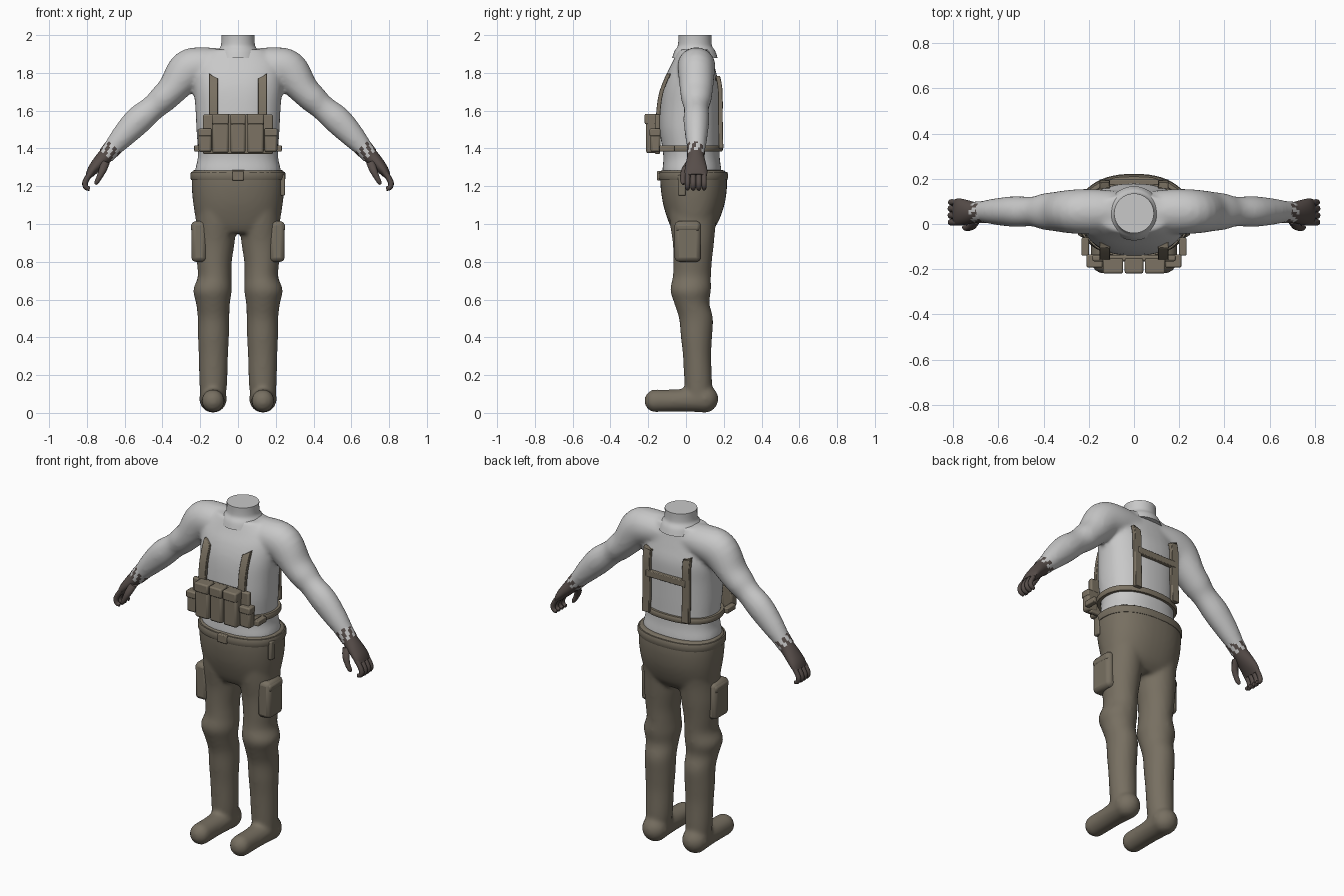
import bpy, bmesh, math
from mathutils import Vector

if "Cube" in bpy.data.objects:
    bpy.data.objects.remove(bpy.data.objects["Cube"])


def material(name, rgb):
    m = bpy.data.materials.new(name)
    m.diffuse_color = (*rgb, 1)
    m.use_nodes = True
    m.node_tree.nodes["Principled BSDF"].inputs["Base Color"].default_value = m.diffuse_color
    return m


SHIRT = material("light_grey_cloth", (0.58, 0.58, 0.58))
PANTS = material("olive_brown_cloth", (0.185, 0.16, 0.12))
GEAR = material("khaki_webbing", (0.20, 0.17, 0.125))
GLOVE = material("dark_brown_leather", (0.095, 0.075, 0.068))


def spow(v, p):
    return math.copysign(abs(v) ** p, v)


def spline(rows, steps):
    """Catmull-Rom interpolation through rows of numbers."""
    rows = [Vector(r) for r in rows]
    out = []
    for i in range(len(rows) - 1):
        a, b, c, d = rows[max(i - 1, 0)], rows[i], rows[i + 1], rows[min(i + 2, len(rows) - 1)]
        for k in range(steps):
            t = k / steps
            out.append(0.5 * (2 * b + (c - a) * t + (2 * a - 5 * b + 4 * c - d) * t * t
                              + (3 * b - a - 3 * c + d) * t ** 3))
    return out + [rows[-1]]


def skin(bm, loops, cap=True):
    rings = [[bm.verts.new(p) for p in loop] for loop in loops]
    n = len(rings[0])
    for a, b in zip(rings, rings[1:]):
        for i in range(n):
            bm.faces.new((a[i], a[(i + 1) % n], b[(i + 1) % n], b[i]))
    if cap:
        bm.faces.new(rings[0])
        bm.faces.new(rings[-1])


def stack(bm, rows, steps=4, n=40, power=2.3):
    """Upright loft; rows are (z, x0, x1, y0, y1)."""
    loops = []
    for z, x0, x1, y0, y1 in spline(rows, steps):
        loop = []
        for i in range(n):
            a = math.tau * i / n
            loop.append(((x0 + x1) / 2 + (x1 - x0) / 2 * spow(math.cos(a), 2 / power),
                         (y0 + y1) / 2 + (y1 - y0) / 2 * spow(math.sin(a), 2 / power), z))
        loops.append(loop)
    skin(bm, loops)


def tube(bm, rows, ref, steps=4, n=24, cap=True):
    """Tube along a path; rows are (x, y, z, radius along ref, radius across)."""
    rows = spline(rows, steps)
    loops = []
    for i, r in enumerate(rows):
        p = Vector(r[:3])
        t = Vector(rows[min(i + 1, len(rows) - 1)][:3]) - Vector(rows[max(i - 1, 0)][:3])
        u = Vector(ref)
        v = t.cross(u).normalized()
        loops.append([p + u * r[3] * math.cos(math.tau * k / n) + v * r[4] * math.sin(math.tau * k / n)
                      for k in range(n)])
    skin(bm, loops, cap)


def ball(bm, loc, r):
    made = bmesh.ops.create_uvsphere(bm, u_segments=20, v_segments=12, radius=r)
    bmesh.ops.translate(bm, verts=made["verts"], vec=loc)


def finish(name, bm, mats, mirror=False, voxel=0, bevel=0, angle=35):
    bmesh.ops.recalc_face_normals(bm, faces=bm.faces)
    me = bpy.data.meshes.new(name)
    bm.to_mesh(me)
    bm.free()
    ob = bpy.data.objects.new(name, me)
    bpy.context.collection.objects.link(ob)
    for m in mats:
        me.materials.append(m)
    bpy.context.view_layer.objects.active = ob
    bpy.ops.object.select_all(action='DESELECT')
    ob.select_set(True)
    bpy.ops.object.shade_smooth() if voxel else bpy.ops.object.shade_smooth_by_angle(angle=math.radians(angle))
    if mirror:
        ob.modifiers.new("mirror", 'MIRROR').use_mirror_merge = False
    if bevel:
        b = ob.modifiers.new("bevel", 'BEVEL')
        b.width, b.segments = bevel, 2
    if voxel:
        r = ob.modifiers.new("blend", 'REMESH')
        r.mode, r.voxel_size, r.use_smooth_shade = 'VOXEL', voxel, True
        s = ob.modifiers.new("relax", 'SMOOTH')
        s.factor, s.iterations = 0.5, 6
    return ob


def box(name, x0, x1, y0, y1, z0, z1, mat, bevel=0.008, mirror=False):
    bm = bmesh.new()
    skin(bm, [[(x0, y0, z), (x1, y0, z), (x1, y1, z), (x0, y1, z)] for z in (z0, z1)])
    finish(name, bm, [mat], mirror=mirror, bevel=bevel)


def band(name, rx, y0, y1, z0, z1, mat, thick=0.016):
    """Belt wrapped around the body."""
    bm = bmesh.new()
    n, h = 56, (z1 - z0) * 0.25
    profile = [(-thick, z0), (-0.004, z0), (0, z0 + h), (0, z1 - h), (-0.004, z1), (-thick, z1)]
    loops = []
    for k in range(n + 1):
        c, s = (spow(f(math.tau * k / n), 0.87) for f in (math.cos, math.sin))
        loops.append([((rx + d) * c, (y0 + y1) / 2 + ((y1 - y0) / 2 + d) * s, z) for d, z in profile])
    skin(bm, loops, cap=False)
    bmesh.ops.remove_doubles(bm, verts=bm.verts, dist=1e-4)
    finish(name, bm, [mat])


def strap(name, x, w, pts, t=0.016):
    """Pair of vertical straps following (y, z) points; t is thickness in y."""
    bm = bmesh.new()
    rows = spline(pts, 3)
    loops = []
    for i, (y, z) in enumerate(rows):
        # slanted tip on the top end
        tip = 0.03 if i == len(rows) - 1 else 0
        loops.append([(x - w, y - t / 2, z - tip), (x + w, y - t / 2, z),
                      (x + w, y + t / 2, z), (x - w, y + t / 2, z - tip)])
    skin(bm, loops)
    finish(name, bm, [GEAR], mirror=True, bevel=0.003)


# Upper body: torso and arms blended into one skin
bm = bmesh.new()
stack(bm, [(z, -r, r, a, b) for z, r, a, b in (
    (1.18, .20, -.11, .175), (1.27, .228, -.125, .188), (1.36, .212, -.12, .178), (1.5, .22, -.14, .178),
    (1.62, .226, -.137, .178), (1.72, .235, -.125, .178), (1.80, .235, -.10, .16),
    (1.86, .22, -.07, .145), (1.925, .15, -.04, .13))])
for s in (1, -1):
    tube(bm, [(s * x, .055, z, ry, r) for x, z, ry, r in (
        (.06, 1.84, .09, .085), (.18, 1.838, .10, .098), (.265, 1.812, .098, .108), (.345, 1.715, .088, .082),
        (.40, 1.66, .08, .075), (.45, 1.615, .066, .068), (.53, 1.547, .068, .075),
        (.616, 1.457, .058, .062), (.69, 1.372, .043, .042))], (0, 1, 0))
finish("shirt", bm, [SHIRT], voxel=0.012)

# Neck stump with a flat top
bm = bmesh.new()
stack(bm, [(z, -r, r, .047 - r, .047 + r) for z, r in
           ((1.88, .12), (1.915, .108), (1.94, .092), (1.965, .088), (2.0, .088))], power=2)
finish("neck", bm, [SHIRT])

# Trousers: pelvis, legs and feet blended
bm = bmesh.new()
stack(bm, [(z, -r, r, a, b) for z, r, a, b in (
    (.95, .17, -.06, .12), (1.0, .215, -.088, .165), (1.1, .236, -.12, .203),
    (1.2, .245, -.135, .217), (1.285, .243, -.135, .212))])
for s in (1, -1):
    legs = [(1.08, .02, .225, -.09, .17), (1.0, .01, .224, -.085, .158), (.9, .018, .225, -.07, .148),
            (.8, .033, .218, -.067, .137), (.72, .035, .213, -.07, .132), (.65, .033, .237, -.083, .132),
            (.58, .043, .222, -.062, .124), (.5, .046, .213, -.037, .143), (.4, .048, .212, -.027, .138),
            (.3, .053, .208, -.016, .133), (.15, .058, .204, -.008, .138), (.06, .07, .198, 0, .13)]
    stack(bm, [(z, min(s * a, s * b), max(s * a, s * b), c, d) for z, a, b, c, d in legs], power=2)
    tube(bm, [(s * .132, -.16, .064, .06, .06), (s * .132, -.03, .066, .062, .06),
              (s * .132, .1, .074, .072, .072)], (1, 0, 0))
    ball(bm, (s * .132, -.16, .064), .061)
    ball(bm, (s * .132, .098, .074), .074)
finish("trousers", bm, [PANTS], voxel=0.012)

# Thigh pockets and hip strap
box("thigh_pocket", .165, .247, -.06, .078, .80, 1.015, PANTS, 0.022, True)
box("thigh_pocket_flap", .175, .25, -.055, .073, .96, 1.005, PANTS, 0.015, True)
box("hip_strap", .225, .249, -.042, -.002, 1.15, 1.26, PANTS, 0.006)

# Waist belt, buckle and chest-rig belt
band("waist_belt", .252, -.145, .222, 1.232, 1.275, PANTS, 0.022)
box("belt_buckle", -.03, .03, -.153, -.13, 1.23, 1.28, GEAR, 0.005)
band("rig_belt", .232, -.15, .195, 1.384, 1.416, GEAR, 0.022)
box("rig_belt_tab", .20, .232, -.14, -.06, 1.384, 1.416, GEAR, 0.005, True)

# Chest panel with pouches
box("chest_panel", -.185, .185, -.165, -.137, 1.37, 1.58, GEAR)
for i in (-1, 0, 1):
    x = i * .093
    h = .044 if i else .04
    box("magazine_pouch", x - h, x + h, -.212, -.155, 1.375, 1.56, GEAR, 0.012)
    box("pouch_flap", x - h - .001, x + h + .001, -.219, -.15, 1.528, 1.583, GEAR, 0.008)
box("side_pouch", .14, .208, -.188, -.135, 1.38, 1.50, GEAR, 0.012, True)
box("side_pouch_flap", .139, .21, -.193, -.135, 1.465, 1.505, GEAR, 0.007, True)

# Harness straps front and back
strap("front_strap", .13, .023, [(-.148, 1.52), (-.146, 1.60), (-.13, 1.70), (-.092, 1.797)], 0.022)
strap("back_strap", .13, .023, [(.186, 1.40), (.183, 1.50), (.182, 1.62), (.18, 1.72), (.168, 1.785)], 0.024)
box("back_crossbar", -.13, .13, .172, .197, 1.612, 1.65, GEAR, 0.004)

# Gloves: palm, curled fingers and thumb
bm = bmesh.new()
tube(bm, [(.665, .052, 1.398, .044, .045), (.70, .052, 1.362, .044, .041), (.735, .052, 1.325, .053, .036),
          (.77, .053, 1.285, .06, .028), (.79, .053, 1.255, .058, .018)], (0, 1, 0))
for y, r in ((.008, .0145), (.038, .0155), (.068, .0155), (.096, .0135)):
    tube(bm, [(.772, y, 1.28, r, r), (.797, y, 1.245, r, r), (.81, y, 1.215, r, r),
              (.803, y, 1.193, r * .9, r * .9), (.785, y, 1.186, r * .7, r * .7)], (0, 1, 0), 3, 12)
tube(bm, [(.70, .02, 1.33, .02, .022), (.715, -.005, 1.29, .019, .021), (.733, -.016, 1.25, .015, .015),
          (.748, -.016, 1.222, .013, .012), (.756, -.014, 1.21, .007, .006)], (0, 1, 0), 3, 12)
finish("glove", bm, [GLOVE], mirror=True)

# Torn cuff where sleeve meets glove
bm = bmesh.new()
tube(bm, [(.655, .053, 1.412, .049, .050), (.70, .052, 1.362, .047, .044)], (0, 1, 0), 3, 28, False)
bm.faces.ensure_lookup_table()
for i, f in enumerate(bm.faces):
    f.material_index = 1 if (i % 28 + i // 28 * 3) % 4 < 2 else 0
finish("torn_cuff", bm, [GLOVE, SHIRT], mirror=True)
